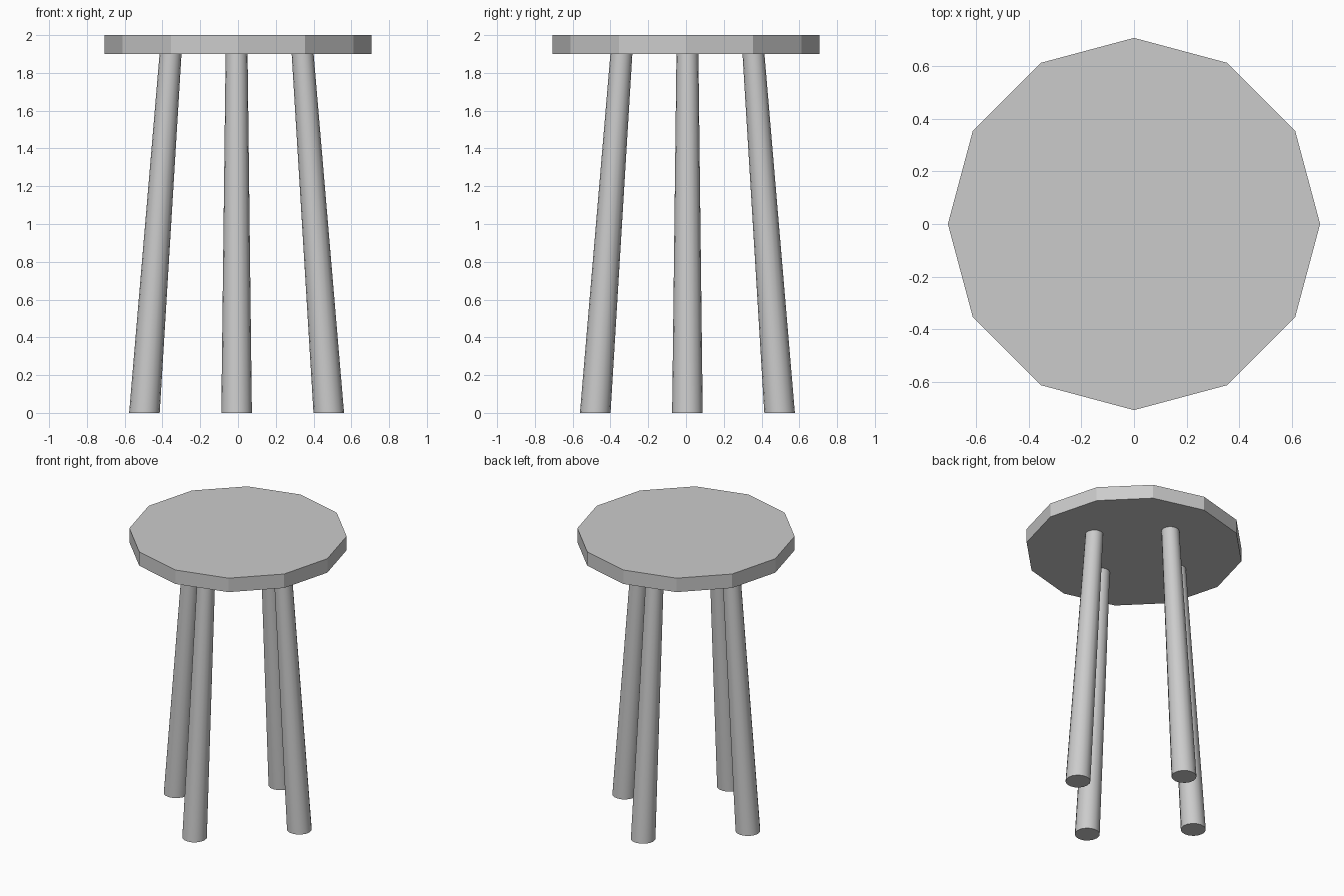
import bpy
import bmesh
from math import cos, sin, tau, radians
from mathutils import Vector

cube = bpy.data.objects.get("Cube")
if cube:
    bpy.data.objects.remove(cube, do_unlink=True)

# One plain grey for the whole stool
grey = bpy.data.materials.new("plain grey")
grey.use_nodes = True
colour = (0.6, 0.6, 0.6, 1)
grey.diffuse_color = colour
grey.node_tree.nodes["Principled BSDF"].inputs["Base Color"].default_value = colour


def tapered_prism(name, low, high, low_radius, high_radius, sides, phase=0.0):
    """Prism with level ends, running from one centre point to another."""
    bm = bmesh.new()
    rings = []
    for centre, radius in ((low, low_radius), (high, high_radius)):
        ring = []
        for i in range(sides):
            a = phase + tau * i / sides
            ring.append(bm.verts.new(Vector(centre) + Vector((radius * cos(a), radius * sin(a), 0))))
        rings.append(ring)
    bottom, top = rings
    bm.faces.new(bottom[::-1])
    bm.faces.new(top)
    for i in range(sides):
        j = (i + 1) % sides
        bm.faces.new((bottom[i], bottom[j], top[j], top[i]))
    mesh = bpy.data.meshes.new(name)
    bm.to_mesh(mesh)
    bm.free()
    mesh.materials.append(grey)
    obj = bpy.data.objects.new(name, mesh)
    bpy.context.collection.objects.link(obj)
    return obj


# Twelve-sided seat
tapered_prism("seat", (0, 0, 1.9), (0, 0, 2), 0.707, 0.707, 12)

# Four splayed legs, set very slightly off the seat centre
middle_x, middle_y = -0.0075, 0.0075
legs = {"left_leg": (1, 0), "back_leg": (0, 1), "right_leg": (-1, 0), "front_leg": (0, -1)}
for name, (dx, dy) in legs.items():
    foot = (middle_x + 0.488 * dx, middle_y + 0.488 * dy, 0)
    head = (middle_x + 0.349 * dx, middle_y + 0.349 * dy, 1.91)
    leg = tapered_prism(name, foot, head, 0.081, 0.058, 16)
    bpy.ops.object.select_all(action="DESELECT")
    leg.select_set(True)
    bpy.context.view_layer.objects.active = leg
    bpy.ops.object.shade_smooth_by_angle(angle=radians(40))
